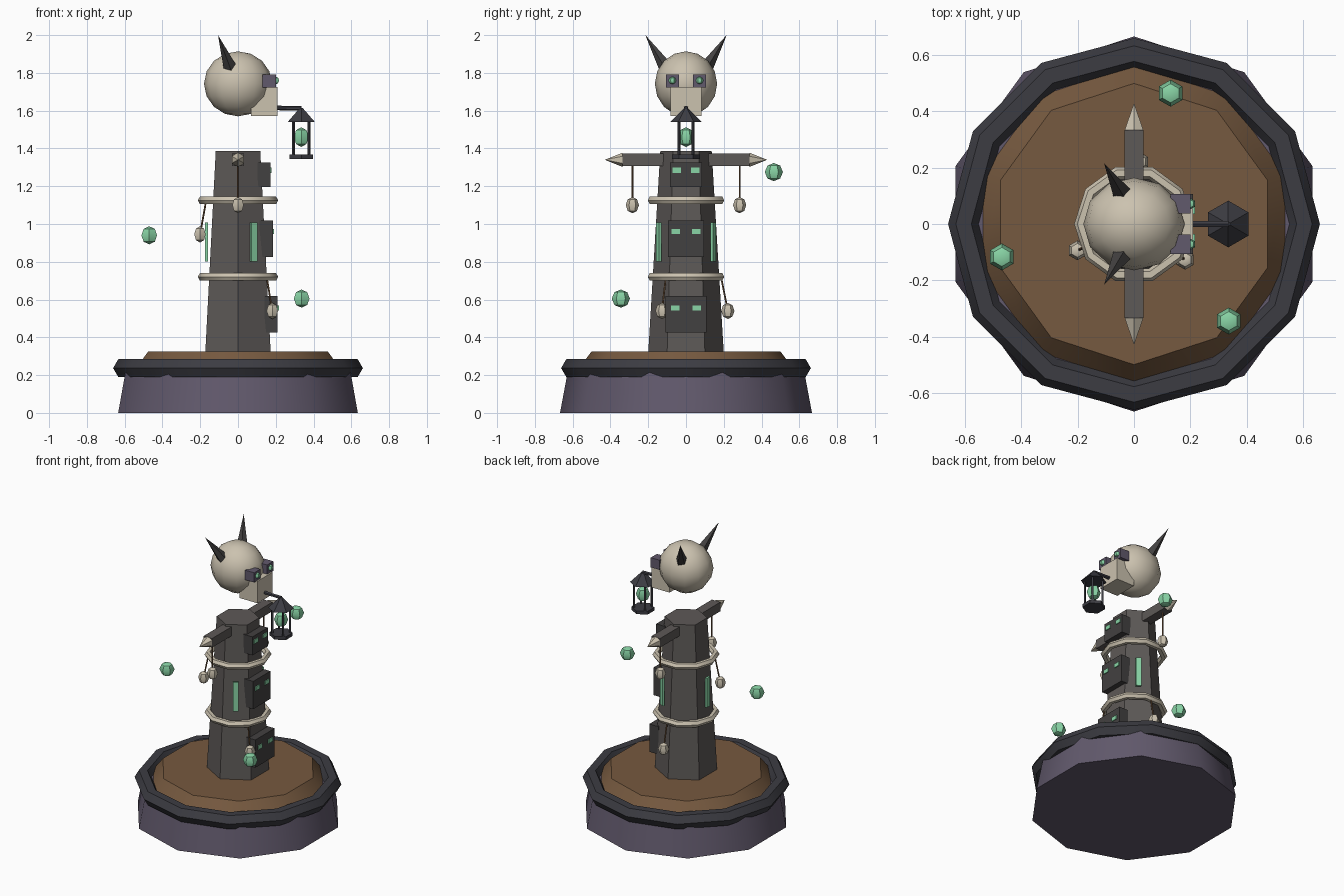
import bpy, math
from mathutils import Vector

if "Cube" in bpy.data.objects:
    bpy.data.objects.remove(bpy.data.objects["Cube"])

def mat(name, r, g, b):
    m = bpy.data.materials.new(name)
    m.diffuse_color = (r, g, b, 1)
    m.use_nodes = True
    m.node_tree.nodes["Principled BSDF"].inputs["Base Color"].default_value = m.diffuse_color
    return m

BONE = mat("bone", .60, .54, .43)
STONE = mat("stone", .11, .10, .095)
DARK = mat("dark_stone", .055, .052, .052)
PURPLE = mat("purple_stone", .12, .10, .15)
IRON = mat("iron", .045, .045, .055)
EARTH = mat("earth", .18, .10, .05)
GLOW = mat("glow", .25, .66, .38)

def finish(name, m):
    o = bpy.context.object
    o.name = name
    o.data.materials.append(m)
    bpy.ops.object.shade_smooth_by_angle(angle=math.radians(40))
    return o

def box(name, m, c, size, rz=0):
    bpy.ops.mesh.primitive_cube_add(size=1, location=c, rotation=(0, 0, rz))
    bpy.context.object.scale = size
    return finish(name, m)

def cone(name, m, a, b, r1, r2, n):
    """Frustum from point a to point b."""
    a, b = Vector(a), Vector(b)
    d = b - a
    bpy.ops.mesh.primitive_cone_add(vertices=n, radius1=r1, radius2=r2, depth=d.length, location=(a + b) / 2)
    o = bpy.context.object
    if d.xy.length > 1e-4:
        o.rotation_euler = d.to_track_quat('Z', 'Y').to_euler()
    return finish(name, m)

def ball(name, m, c, size, seg=6, rings=4):
    bpy.ops.mesh.primitive_uv_sphere_add(segments=seg, ring_count=rings, radius=1, location=c)
    bpy.context.object.scale = size
    return finish(name, m)

def ring(name, m, z, R, r, n):
    bpy.ops.mesh.primitive_torus_add(major_radius=R, minor_radius=r, major_segments=n,
                                     minor_segments=6, location=(0, 0, z))
    return finish(name, m)

def polar(r, deg, z):
    t = math.radians(deg)
    return (r * math.cos(t), r * math.sin(t), z)

def charm(name, top, bead):
    cone(name + "_cord", EARTH, top, bead, .005, .005, 5)
    ball(name + "_bead", BONE, bead, (.035, .035, .043))

# Plinth
cone("plinth", PURPLE, (0, 0, 0), (0, 0, .24), .667, .622, 10)
ring("plinth_rim", IRON, .237, .606, .055, 12)
cone("earth_mound", EARTH, (0, 0, .22), (0, 0, .325), .58, .5, 10)

# Pillar with carved faces on the +x side
cone("pillar", STONE, (0, 0, .30), (0, 0, 1.387), .201, .136, 6)
for i, (x, z, w, h, ey, ez) in enumerate([(.175, .522, .215, .195, .058, .555),
                                          (.15, .922, .19, .195, .053, .96),
                                          (.137, 1.26, .17, .13, .05, 1.285)]):
    box(f"carved_face_{i}", DARK, (x, 0, z), (.07, w, h))
    for s in (-1, 1):
        box(f"carved_eye_{i}", GLOW, (x + .035, s * ey, ez), (.012, .045, .028))

# Glowing strips on alternate pillar faces
for a in (60, 180, 300):
    box("glow_strip", GLOW, polar(.167, a, .905), (.015, .035, .205), math.radians(a))

# Bone rings and their hanging charms
for z in (.72, 1.125):
    ring("bone_ring", BONE, z, .19, .023, 10)
for a, z in ((85, .70), (325, .70), (205, 1.105)):
    charm("ring_charm", polar(.19, a, z), polar(.222, a, z - .16))

# Crossbar with pointed ends
box("crossbar", STONE, (0, 0, 1.34), (.066, .67, .064))
for s in (-1, 1):
    cone("crossbar_tip", BONE, (0, s * .335, 1.34), (0, s * .43, 1.34), .038, 0, 6)
    charm("crossbar_charm", (0, s * .284, 1.32), (0, s * .284, 1.10))

# Floating skull
ball("skull", BONE, (0, 0, 1.742), (.18, .165, .172), 12, 8)
box("snout", BONE, (.14, 0, 1.648), (.14, .165, .155))
for s in (-1, 1):
    box("eye_socket", PURPLE, (.165, s * .072, 1.757), (.07, .068, .068))
    ball("skull_eye", GLOW, (.2, s * .072, 1.76), (.02, .02, .02))
    cone("horn", DARK, (-.035, s * .095, 1.81), (-.106, s * .215, 2.0), .042, 0, 5)

# Lantern hanging from a rod
LX = .335
cone("lantern_rod", IRON, (.18, 0, 1.615), (LX, 0, 1.612), .012, .012, 6)
cone("lantern_roof", IRON, (LX, 0, 1.54), (LX, 0, 1.615), .083, .008, 6)
cone("lantern_base", IRON, (LX, 0, 1.345), (LX, 0, 1.368), .073, .073, 6)
for sx in (-1, 1):
    for sy in (-1, 1):
        x, y = LX + sx * .042, sy * .038
        cone("lantern_post", IRON, (x, y, 1.36), (x, y, 1.545), .008, .008, 4)
ball("lantern_light", GLOW, (LX, 0, 1.46), (.045, .045, .052))

# Floating orbs
for c in ((.13, .465, 1.275), (-.47, -.117, .94), (.337, -.345, .605)):
    ball("orb", GLOW, c, (.048, .048, .048))
